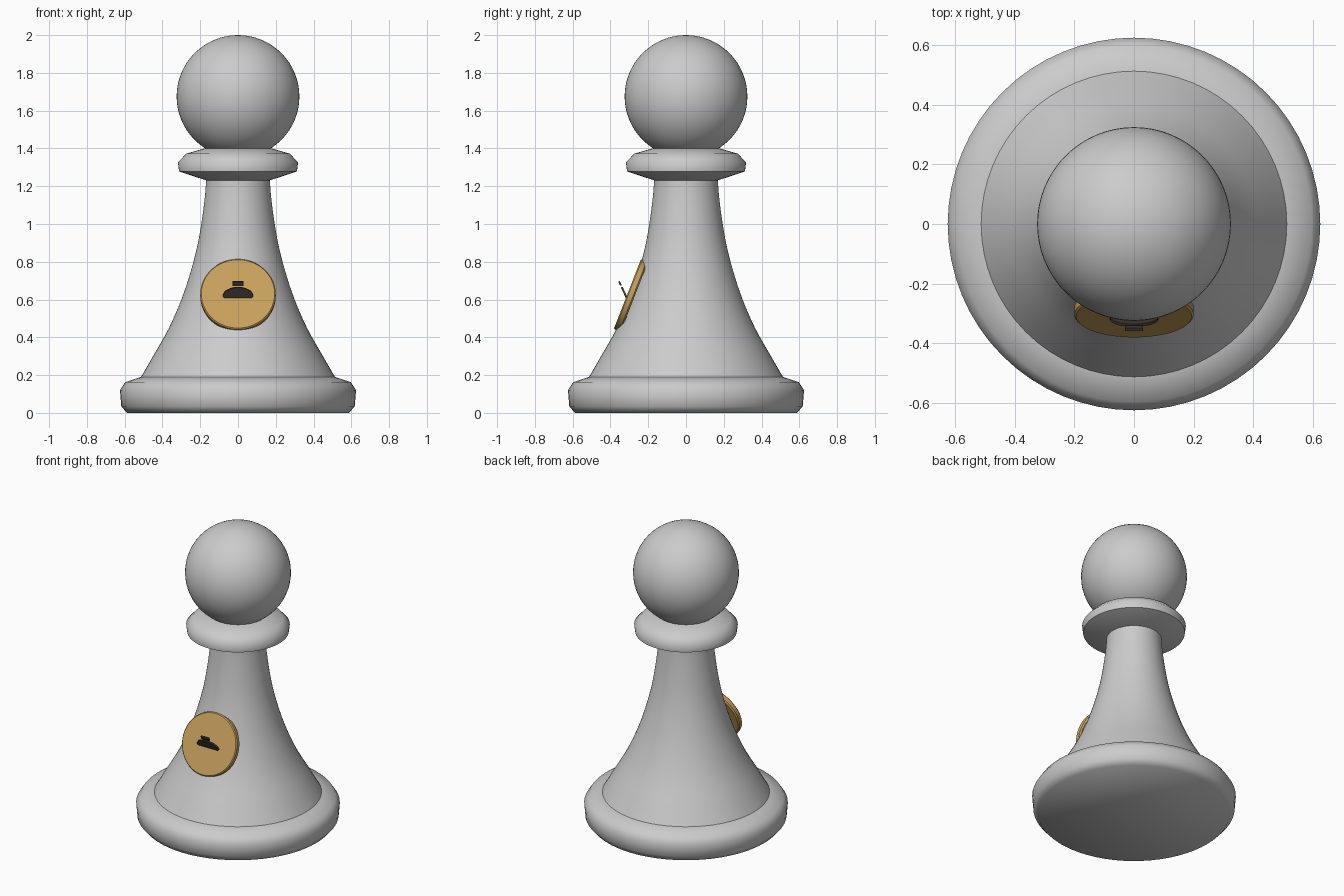
import bpy, bmesh
from math import radians, sin, cos, pi
from mathutils import Matrix, Vector

if "Cube" in bpy.data.objects:
    bpy.data.objects.remove(bpy.data.objects["Cube"])


def material(name, color):
    m = bpy.data.materials.new(name)
    m.diffuse_color = (*color, 1)
    m.use_nodes = True
    m.node_tree.nodes["Principled BSDF"].inputs["Base Color"].default_value = m.diffuse_color
    return m


def finish(name, bm, angle=None, mat=None, matrix=None):
    bmesh.ops.recalc_face_normals(bm, faces=bm.faces)
    me = bpy.data.meshes.new(name)
    bm.to_mesh(me)
    bm.free()
    ob = bpy.data.objects.new(name, me)
    bpy.context.collection.objects.link(ob)
    if matrix:
        ob.matrix_world = matrix
    if mat:
        me.materials.append(mat)
    if angle:
        bpy.ops.object.select_all(action='DESELECT')
        ob.select_set(True)
        bpy.context.view_layer.objects.active = ob
        bpy.ops.object.shade_smooth_by_angle(angle=radians(angle))
    return ob


def lathe(name, profile, angle, mat=None, matrix=None, n=64):
    """Revolve (radius, height) points about z and cap both ends."""
    bm = bmesh.new()
    rings = [[bm.verts.new((r * cos(2 * pi * i / n), r * sin(2 * pi * i / n), z))
              for i in range(n)] for r, z in profile]
    for a, b in zip(rings, rings[1:]):
        for i in range(n):
            j = (i + 1) % n
            bm.faces.new((a[i], a[j], b[j], b[i]))
    bm.faces.new(rings[0][::-1])
    bm.faces.new(rings[-1])
    return finish(name, bm, angle, mat, matrix)


def smooth_path(pts, steps=4):
    """Catmull-Rom curve through the points."""
    p = [Vector(q) for q in pts]
    p = [2 * p[0] - p[1]] + p + [2 * p[-1] - p[-2]]
    out = []
    for a, b, c, d in zip(p, p[1:], p[2:], p[3:]):
        for k in range(steps):
            t = k / steps
            out.append(0.5 * (2 * b + (c - a) * t + (2 * a - 5 * b + 4 * c - d) * t * t
                              + (3 * b - a - 3 * c + d) * t ** 3))
    return out + [p[-2]]


def plate(name, outline, thick, mat, matrix):
    bm = bmesh.new()
    face = bm.faces.new([bm.verts.new((x, y, -thick / 2)) for x, y in outline])
    ext = bmesh.ops.extrude_face_region(bm, geom=[face])
    bmesh.ops.translate(bm, vec=(0, 0, thick),
                        verts=[v for v in ext['geom'] if isinstance(v, bmesh.types.BMVert)])
    return finish(name, bm, None, mat, matrix)


gold = material("gold", (0.58, 0.36, 0.11))
dark = material("dark", (0.05, 0.04, 0.03))

# Foot, flared body and collar
lathe("base", [(.588, 0), (.618, .035), (.625, .12), (.597, .163), (.51, .192)], 60)
lathe("body", smooth_path([(.525, .17), (.45, .3), (.368, .445), (.3, .6), (.25, .75),
                           (.212, .9), (.187, 1.05), (.172, 1.18), (.168, 1.27)]), 60)
lathe("collar", [(.165, 1.23), (.312, 1.278), (.318, 1.326), (.275, 1.372), (.16, 1.405)], 60)

# Ball head
bm = bmesh.new()
bmesh.ops.create_uvsphere(bm, u_segments=64, v_segments=32, radius=.325)
finish("head", bm, 60, None, Matrix.Translation((0, 0, 1.675)))

# Round badge lying against the sloping front
tilt = Matrix.Rotation(radians(68.7), 4, 'X')
lathe("badge", [(.192, -.04), (.2, -.032), (.2, -.006), (.194, 0)], 30, gold,
      Matrix.Translation((0, -.31, .63)) @ tilt)

# Small emblem leaning out of the badge: dome and cap
lean = Matrix.Translation((0, -.312, .605)) @ Matrix.Rotation(radians(115), 4, 'X')
dome = [(.08 * cos(pi * i / 16), .012 + .055 * sin(pi * i / 16)) for i in range(17)]
plate("emblem_dome", dome + [(-.055, -.008), (.055, -.008)], .01, dark, lean)
plate("emblem_cap", [(-.03, .077), (.03, .077), (.03, .1), (-.03, .1)], .01, dark, lean)
